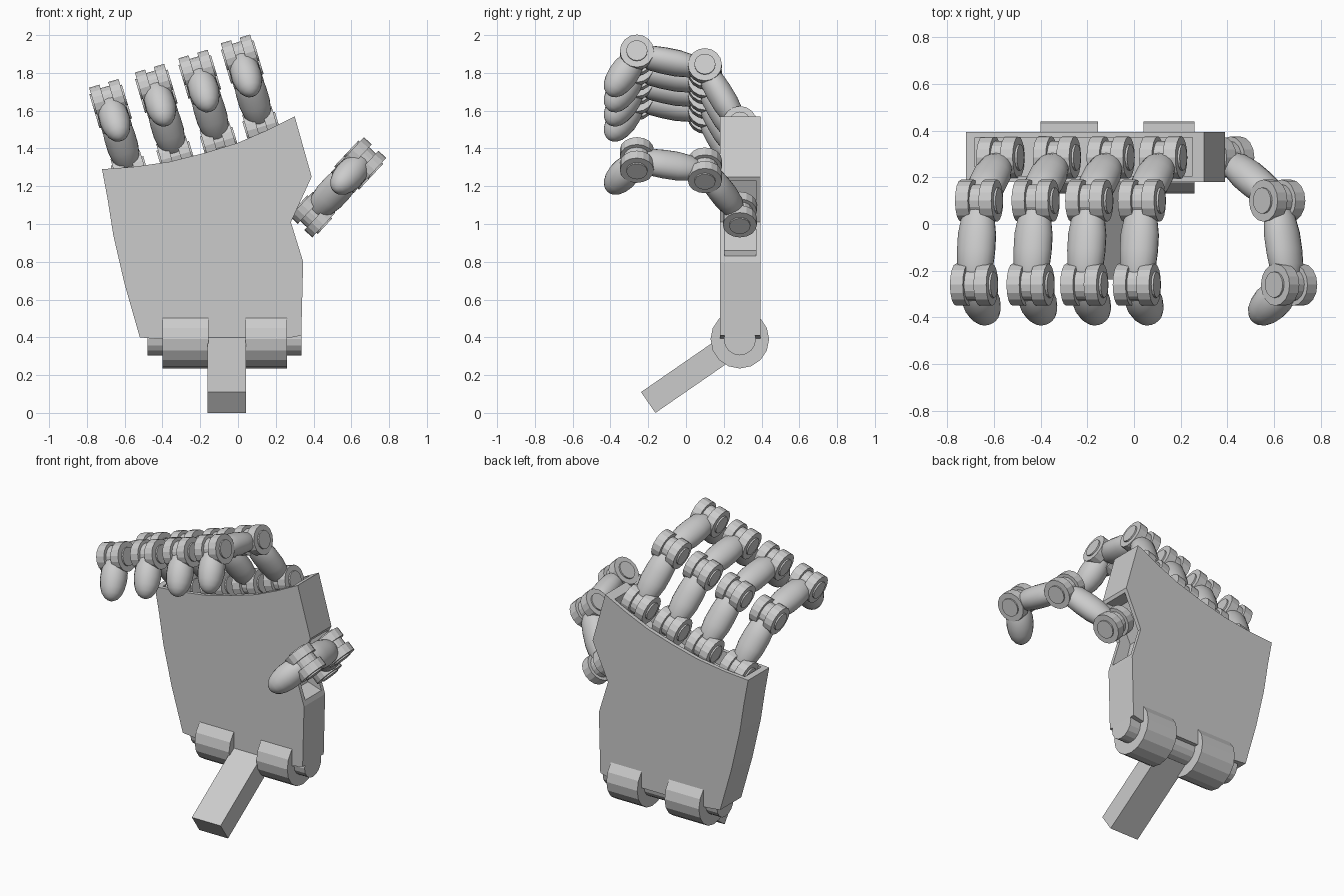
import bpy, bmesh, math
from mathutils import Matrix, Vector

if "Cube" in bpy.data.objects:
    bpy.data.objects.remove(bpy.data.objects["Cube"])


def finish(bm, name, smooth=None):
    bmesh.ops.recalc_face_normals(bm, faces=bm.faces)
    me = bpy.data.meshes.new(name)
    bm.to_mesh(me)
    bm.free()
    ob = bpy.data.objects.new(name, me)
    bpy.context.collection.objects.link(ob)
    if smooth:
        bpy.ops.object.select_all(action='DESELECT')
        ob.select_set(True)
        bpy.context.view_layer.objects.active = ob
        bpy.ops.object.shade_smooth_by_angle(angle=math.radians(smooth))
    return ob


def slab(name, outline, y0, y1):
    """Extrude an x-z outline from y0 to y1."""
    bm = bmesh.new()
    f = bm.faces.new([bm.verts.new((x, y0, z)) for x, z in outline])
    r = bmesh.ops.extrude_face_region(bm, geom=[f])
    vs = [v for v in r['geom'] if isinstance(v, bmesh.types.BMVert)]
    bmesh.ops.translate(bm, verts=vs, vec=(0, y1 - y0, 0))
    return finish(bm, name)


def rod(bm, m, x0, x1, y, z, r, sides=16):
    """Cylinder along local x."""
    place = m @ Matrix.Translation(((x0 + x1) / 2, y, z)) @ Matrix.Rotation(math.pi / 2, 4, 'Y')
    bmesh.ops.create_cone(bm, cap_ends=True, segments=sides, radius1=r, radius2=r,
                          depth=abs(x1 - x0), matrix=place)


def lathe(bm, m, a, b, profile, flat, sides=20):
    """Turned body from a toward b (local y-z points), flattened across the joint axis."""
    d = (Vector((0, *b)) - Vector((0, *a))).normalized()
    side = Vector((1, 0, 0)).cross(d)
    rings = []
    for t, r in profile:
        c = Vector((0, *a)) + d * t
        rings.append([bm.verts.new(m @ (c + Vector((1, 0, 0)) * r * math.cos(k * math.tau / sides)
                                        + side * r * flat * math.sin(k * math.tau / sides)))
                      for k in range(sides)])
    for p, q in zip(rings, rings[1:]):
        for k in range(sides):
            j = (k + 1) % sides
            bm.faces.new((p[k], p[j], q[j], q[k]))
    bm.faces.new(rings[0])
    bm.faces.new(rings[-1])


def finger(name, x, z, lean):
    m = Matrix.Translation((x, 0.285, z)) @ Matrix.Rotation(math.radians(lean), 4, 'Y')
    joints = [(0, 0), (-0.185, 0.32), (-0.545, 0.395)]
    # paired hinge discs, centre tongue and pin
    bm = bmesh.new()
    for y, u in joints:
        for s in (-1, 1):
            rod(bm, m, s * 0.024, s * 0.081, y, u, 0.09)
        rod(bm, m, -0.024, 0.024, y, u, 0.07)
        rod(bm, m, -0.09, 0.09, y, u, 0.056)
    finish(bm, name + "_hinges")
    # barrel-shaped bones between the hinges
    bm = bmesh.new()
    for a, b in zip(joints, joints[1:]):
        n = math.dist(a, b)
        lathe(bm, m, a, b, [(0.03, 0.05), (0.075, 0.072), (n * 0.4, 0.083), (n * 0.6, 0.083),
                            (n - 0.08, 0.078), (n - 0.03, 0.055)], 0.84)
    finish(bm, name + "_bones", 40)
    # rounded tip
    bm = bmesh.new()
    lathe(bm, m, joints[2], (-0.69, 0.18),
          [(0.0, 0.045), (0.04, 0.066), (0.09, 0.078), (0.14, 0.08), (0.19, 0.072),
           (0.225, 0.059), (0.25, 0.04), (0.262, 0.02), (0.266, 0.006)], 1.0)
    finish(bm, name + "_tip", 40)


def cut(target, cutter):
    mod = target.modifiers.new("groove", 'BOOLEAN')
    mod.operation = 'DIFFERENCE'
    mod.solver = 'EXACT'
    mod.object = cutter
    bpy.ops.object.select_all(action='DESELECT')
    bpy.context.view_layer.objects.active = target
    bpy.ops.object.modifier_apply(modifier=mod.name)
    bpy.data.objects.remove(cutter)


# palm plate with curved knuckle edge and thumb notch
top = [(-0.72, 1.29), (-0.55, 1.303), (-0.36, 1.33), (-0.18, 1.375),
       (0.0, 1.43), (0.15, 1.495), (0.30, 1.57)]
palm = slab("palm", top + [(0.39, 1.25), (0.28, 1.01), (0.345, 0.8), (0.335, 0.41), (0.26, 0.395),
                           (-0.42, 0.39), (-0.52, 0.40), (-0.60, 0.68), (-0.66, 0.94), (-0.69, 1.13)],
            0.18, 0.395)

# knuckle groove and thumb socket
line = [(-0.68, 1.293)] + top[1:-1] + [(0.25, 1.545)]
cut(palm, slab("knuckle_cutter", [(x, z - 0.1) for x, z in line]
               + [(x, z + 0.2) for x, z in reversed(line)], 0.205, 0.37))
cut(palm, slab("thumb_cutter", [(0.335, 0.83), (0.24, 0.86), (0.2, 1.02), (0.3, 1.23), (0.5, 1.23),
                                (0.5, 0.83)], 0.205, 0.37))

# four fingers and the thumb
for name, x, z in (("index_finger", 0.125, 1.515), ("middle_finger", -0.10, 1.435),
                   ("ring_finger", -0.33, 1.36), ("little_finger", -0.572, 1.28)):
    finger(name, x, z, -16.6)
finger("thumb", 0.395, 1.05, 43)

# wrist hinge barrels and axle
bm = bmesh.new()
for x0, x1 in ((-0.40, -0.155), (0.04, 0.26)):
    rod(bm, Matrix(), x0, x1, 0.285, 0.39, 0.155)
finish(bm, "wrist_barrels")
bm = bmesh.new()
rod(bm, Matrix(), -0.48, 0.335, 0.285, 0.39, 0.085)
finish(bm, "wrist_axle")

# forearm bar sloping down to the ground
a, b = Vector((-0.06, -0.20, 0.055)), Vector((-0.06, 0.285, 0.39))
d = b - a
bm = bmesh.new()
bmesh.ops.create_cube(bm, size=1, matrix=Matrix.Translation((a + b) / 2)
                      @ Matrix.Rotation(math.atan2(d.z, d.y), 4, 'X')
                      @ Matrix.Diagonal((0.205, d.length, 0.134, 1)))
finish(bm, "forearm_bar")
